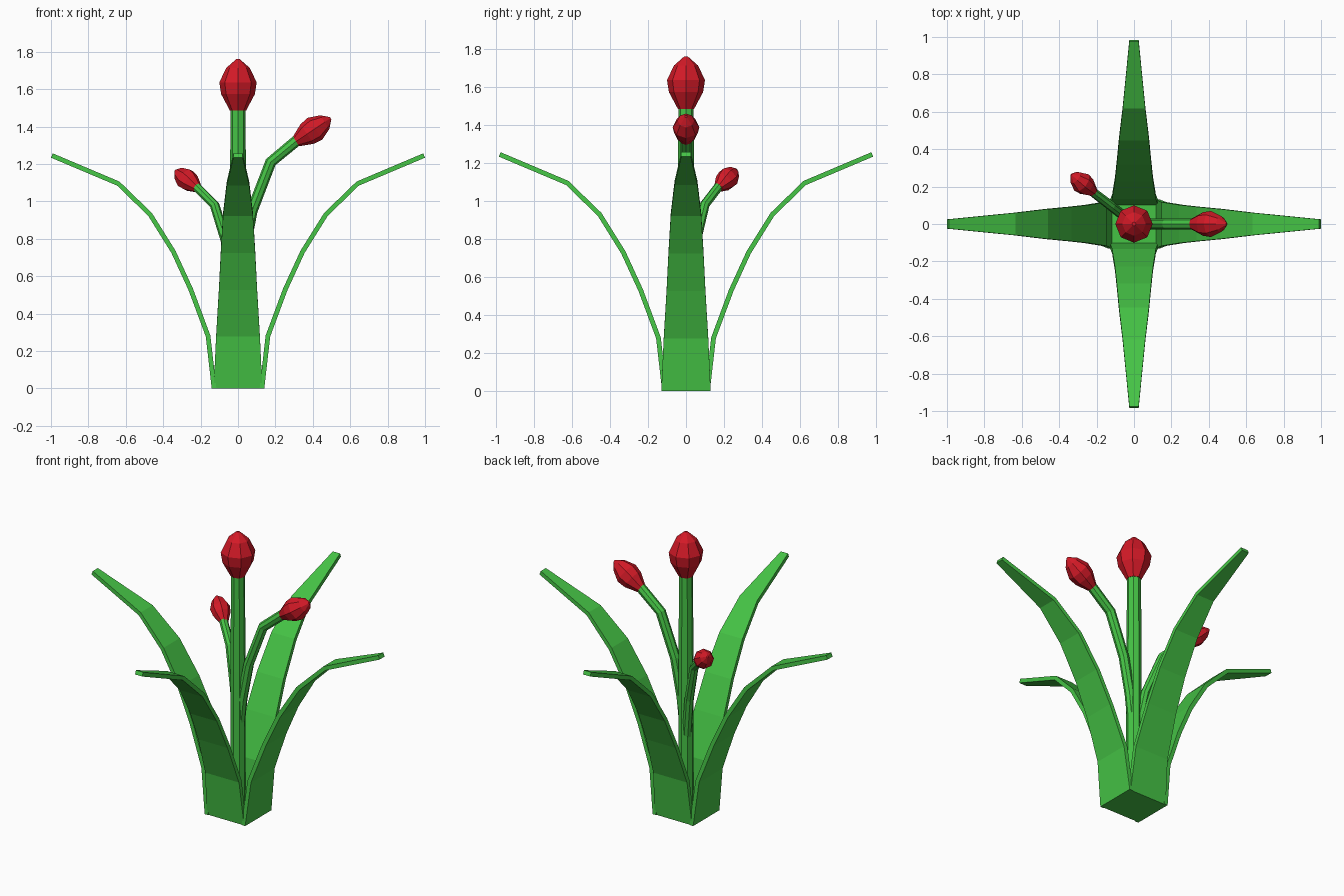
import bpy, bmesh, math
from mathutils import Vector, Matrix

if "Cube" in bpy.data.objects:
    bpy.data.objects.remove(bpy.data.objects["Cube"])


def material(name, color):
    m = bpy.data.materials.new(name)
    m.diffuse_color = color
    m.use_nodes = True
    m.node_tree.nodes["Principled BSDF"].inputs["Base Color"].default_value = m.diffuse_color
    return m


GREEN = material("leaf_green", (0.06, 0.55, 0.06, 1))
RED = material("petal_red", (0.65, 0.01, 0.02, 1))


def loft(name, rings, mat):
    """Skin a list of equal-sized vertex rings and cap both ends."""
    bm = bmesh.new()
    vs = [[bm.verts.new(p) for p in ring] for ring in rings]
    n = len(vs[0])
    for a, b in zip(vs, vs[1:]):
        for i in range(n):
            j = (i + 1) % n
            bm.faces.new((a[i], a[j], b[j], b[i]))
    bm.faces.new(vs[0])
    bm.faces.new(vs[-1])
    bmesh.ops.recalc_face_normals(bm, faces=bm.faces)
    me = bpy.data.meshes.new(name)
    bm.to_mesh(me)
    bm.free()
    me.materials.append(mat)
    ob = bpy.data.objects.new(name, me)
    bpy.context.collection.objects.link(ob)
    return ob


def tube(name, path, radii, mat, sides=8):
    pts = [Vector(p) for p in path]
    rings = []
    for i, p in enumerate(pts):
        d = (pts[min(i + 1, len(pts) - 1)] - pts[max(i - 1, 0)]).normalized()
        q = Vector((0, 0, 1)).rotation_difference(d)
        rings.append([p + q @ Vector((radii[i] * math.cos(a), radii[i] * math.sin(a), 0))
                      for a in (2 * math.pi * k / sides for k in range(sides))])
    return loft(name, rings, mat)


def bud(name, base, tip, radius):
    base, tip = Vector(base), Vector(tip)
    profile = [(0, 0.43), (0.32, 0.9), (0.55, 1.0), (0.83, 0.63), (1, 0.1)]
    tube(name, [base.lerp(tip, t) for t, _ in profile],
         [radius * r for _, r in profile], RED)


# Four arching leaves: (distance out, height, half width)
LEAF = [(0.128, 0, 0.13), (0.16, 0.28, 0.117), (0.253, 0.53, 0.102), (0.345, 0.73, 0.092),
        (0.47, 0.93, 0.08), (0.64, 1.095, 0.06), (0.995, 1.245, 0.025)]
T = 0.0125
for k, side in enumerate(("right", "back", "left", "front")):
    shift = -0.015 if k % 2 else 0
    turn = Matrix.Rotation(k * math.pi / 2, 3, 'Z')
    rings = []
    for i, (r, z, w) in enumerate(LEAF):
        a, b = LEAF[max(i - 1, 0)], LEAF[min(i + 1, len(LEAF) - 1)]
        n = Vector((b[1] - a[1], 0, a[0] - b[0])).normalized() * T
        if i == 0:
            n = Vector((T, 0, 0))
        c = Vector((r + shift, 0, z))
        y = Vector((0, w, 0))
        rings.append([turn @ p for p in (c + n + y, c + n - y, c - n - y, c - n + y)])
    loft("leaf_" + side, rings, GREEN)

# Square floor closing the base of the leaves
loft("base_floor", [[(x * 0.125, y * 0.12, z) for x, y in ((1, 1), (-1, 1), (-1, -1), (1, -1))]
                    for z in (0, 0.02)], GREEN)

# Main stem and its flower
tube("main_stem", [(0, 0, 0), (0, 0, 0.9), (0, 0, 1.49)], [0.045, 0.044, 0.04], GREEN)
bud("main_flower", (0, 0, 1.485), (0, 0, 1.76), 0.1)

# Right branch and flower
tube("right_branch", [(0, 0, 0.45), (0.03, 0, 0.72), (0.075, 0, 0.95), (0.175, 0, 1.21), (0.32, 0, 1.33)],
     [0.03, 0.03, 0.03, 0.03, 0.03], GREEN)
bud("right_flower", (0.31, 0, 1.32), (0.495, 0, 1.445), 0.07)

# Back left branch and flower
tube("left_branch", [(0, 0, 0.4), (-0.05, 0.04, 0.74), (-0.125, 0.098, 0.98), (-0.225, 0.175, 1.08)],
     [0.027, 0.027, 0.026, 0.025], GREEN)
bud("left_flower", (-0.215, 0.17, 1.07), (-0.335, 0.265, 1.165), 0.058)
